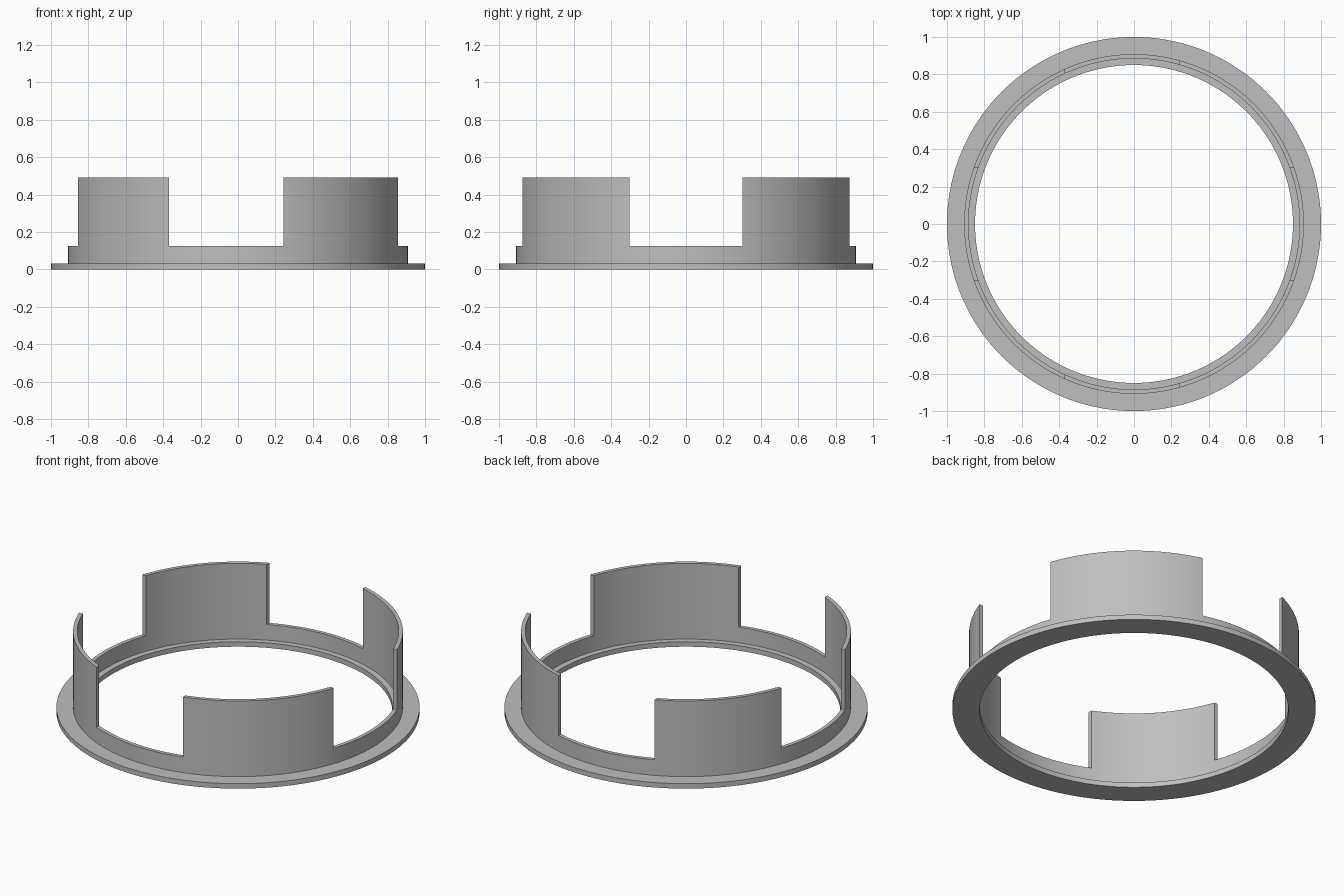
import bpy, bmesh
from math import radians
from mathutils import Matrix, Vector

cube = bpy.data.objects.get("Cube")
if cube:
    bpy.data.objects.remove(cube, do_unlink=True)

SEGMENTS = 144
FLANGE_IN, FLANGE_OUT, FLANGE_TOP = 0.85, 1.0, 0.03
WALL_IN, WALL_OUT = 0.885, 0.908
RIM_TOP, TAB_TOP = 0.125, 0.49

grey = bpy.data.materials.new("plain grey")
grey.use_nodes = True
colour = (0.52, 0.52, 0.52, 1)
grey.diffuse_color = colour
grey.node_tree.nodes["Principled BSDF"].inputs["Base Color"].default_value = colour


def add_object(name, bm):
    bmesh.ops.recalc_face_normals(bm, faces=bm.faces)
    mesh = bpy.data.meshes.new(name)
    bm.to_mesh(mesh)
    bm.free()
    mesh.materials.append(grey)
    obj = bpy.data.objects.new(name, mesh)
    bpy.context.collection.objects.link(obj)
    return obj


def lathe(name, profile):
    """Spin a closed (radius, height) profile around z."""
    bm = bmesh.new()
    verts = [bm.verts.new((r, 0, z)) for r, z in profile]
    edges = [bm.edges.new((v, verts[i - 1])) for i, v in enumerate(verts)]
    bmesh.ops.spin(bm, geom=verts + edges, axis=(0, 0, 1), cent=(0, 0, 0),
                   angle=radians(360), steps=SEGMENTS, use_merge=True)
    bmesh.ops.remove_doubles(bm, verts=bm.verts, dist=1e-5)
    return add_object(name, bm)


def box(name, low, high):
    low, high = Vector(low), Vector(high)
    bm = bmesh.new()
    bmesh.ops.create_cube(bm, size=1, matrix=Matrix.Translation((low + high) / 2)
                          @ Matrix.Diagonal((*(high - low), 1)))
    obj = add_object(name, bm)
    obj.hide_render = True
    return obj


# Flat flange with a thin upright wall, in one piece
ring = lathe("flanged_ring", [
    (FLANGE_IN, 0), (FLANGE_OUT, 0), (FLANGE_OUT, FLANGE_TOP),
    (WALL_OUT, FLANGE_TOP), (WALL_OUT, TAB_TOP), (WALL_IN, TAB_TOP),
    (WALL_IN, FLANGE_TOP), (FLANGE_IN, FLANGE_TOP)])

# Two crossing slots leave four upright tabs above the low rim
slots = [box("front_back_slot", (-0.37, -1.2, RIM_TOP), (0.243, 1.2, 0.7)),
         box("side_slot", (-1.2, -0.303, RIM_TOP), (1.2, 0.303, 0.7))]
bpy.context.view_layer.objects.active = ring
for slot in slots:
    cut = ring.modifiers.new(slot.name, "BOOLEAN")
    cut.operation = "DIFFERENCE"
    cut.solver = "EXACT"
    cut.object = slot
    bpy.ops.object.modifier_apply(modifier=cut.name)
for slot in slots:
    bpy.data.objects.remove(slot, do_unlink=True)

# Smooth round walls, sharp corners
bpy.ops.object.select_all(action="DESELECT")
ring.select_set(True)
bpy.ops.object.shade_smooth_by_angle(angle=radians(30))
